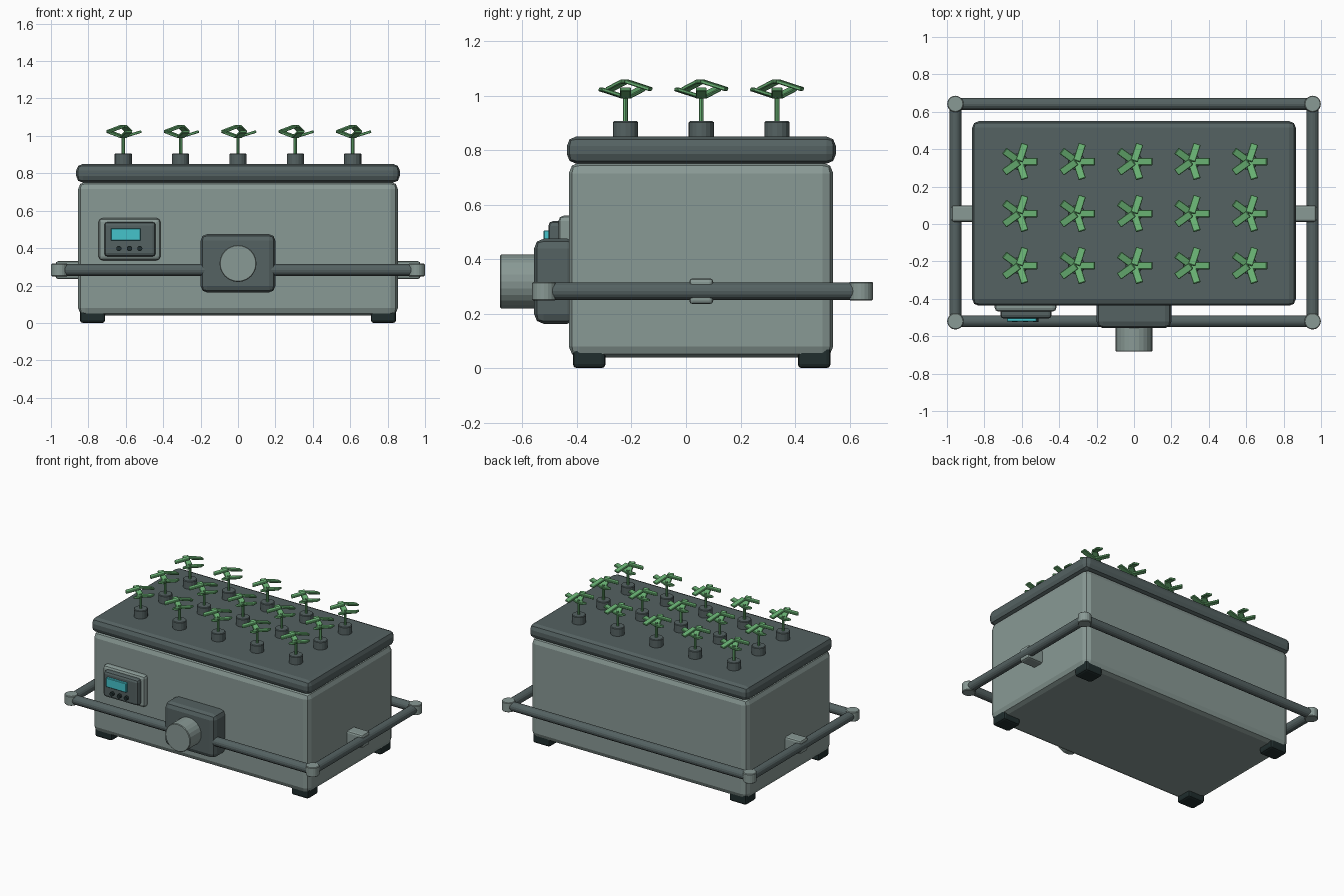
import bpy
import math
from mathutils import Matrix, Vector

cube = bpy.data.objects.get("Cube")
if cube:
    bpy.data.objects.remove(cube, do_unlink=True)


def material(name, rgb):
    m = bpy.data.materials.new(name)
    m.use_nodes = True
    m.diffuse_color = (*rgb, 1)
    m.node_tree.nodes["Principled BSDF"].inputs["Base Color"].default_value = (*rgb, 1)
    return m


PALE = material("pale grey green", (0.25, 0.32, 0.30))
DARK = material("dark slate", (0.09, 0.122, 0.122))
BLACK = material("near black", (0.014, 0.026, 0.026))
GREEN = material("leaf green", (0.14, 0.44, 0.17))
CYAN = material("screen cyan", (0.06, 0.55, 0.60))


def finish(name, mat, bevel=0, segments=2):
    ob = bpy.context.object
    ob.name = name
    ob.data.materials.append(mat)
    if bevel:
        mod = ob.modifiers.new("bevel", "BEVEL")
        mod.width = bevel
        mod.segments = segments
        mod.limit_method = "ANGLE"
        mod.angle_limit = math.radians(40)
    return ob


def box(name, mat, x, y, z, bevel=0, segments=2):
    """Box from (low, high) ranges on each axis."""
    bpy.ops.mesh.primitive_cube_add(size=1)
    ob = finish(name, mat, bevel, segments)
    size = [b - a for a, b in (x, y, z)]
    mid = [(a + b) / 2 for a, b in (x, y, z)]
    ob.data.transform(Matrix.Diagonal((*size, 1)))
    ob.location = mid
    return ob


def rod(name, mat, start, end, radius, sides=16, bevel=0):
    """Cylinder between two points."""
    a, b = Vector(start), Vector(end)
    bpy.ops.mesh.primitive_cylinder_add(vertices=sides, radius=radius, depth=(b - a).length)
    ob = finish(name, mat, bevel, 1)
    ob.data.transform((b - a).to_track_quat("Z", "Y").to_matrix().to_4x4())
    ob.location = (a + b) / 2
    return ob


# Tank and lid
box("tank_body", PALE, (-0.855, 0.855), (-0.43, 0.54), (0.04, 0.755), 0.04)
box("lid", DARK, (-0.865, 0.865), (-0.437, 0.55), (0.75, 0.85), 0.035)

# Feet
for side in (-1, 1):
    for y in (-0.355, 0.47):
        x = sorted((side * 0.71, side * 0.845))
        box("foot", BLACK, x, (y - 0.06, y + 0.06), (0, 0.1), 0.015)

# Guard rail with corner joints and side brackets
RAIL_Z, RAIL_X, FRONT, BACK = 0.283, 0.955, -0.52, 0.642
for y, label in ((FRONT, "front_rail"), (BACK, "back_rail")):
    rod(label, DARK, (-RAIL_X, y, RAIL_Z), (RAIL_X, y, RAIL_Z), 0.032)
    for side in (-1, 1):
        x = side * RAIL_X
        rod("rail_joint", PALE, (x, y, 0.249), (x, y, 0.317), 0.044, 20, 0.004)
for side in (-1, 1):
    x = side * RAIL_X
    rod("side_rail", DARK, (x, FRONT, RAIL_Z), (x, BACK, RAIL_Z), 0.032)
    box("rail_bracket", PALE, sorted((side * 0.84, side * 0.975)),
        (0.012, 0.1), (0.235, 0.33), 0.013)

# Pump on the front
box("pump_housing", DARK, (-0.2, 0.2), (-0.557, -0.40), (0.163, 0.475), 0.035)
rod("pump_outlet", PALE, (0, -0.5, 0.318), (0, -0.682, 0.318), 0.099, 24, 0.004)

# Control panel
box("panel_frame", PALE, (-0.745, -0.415), (-0.468, -0.41), (0.335, 0.56), 0.02)
box("panel_face", DARK, (-0.715, -0.44), (-0.505, -0.44), (0.355, 0.54), 0.018)
box("panel_screen", CYAN, (-0.68, -0.52), (-0.522, -0.5), (0.44, 0.506), 0.003, 1)
for x in (-0.637, -0.58, -0.525):
    rod("panel_button", BLACK, (x, -0.5, 0.398), (x, -0.523, 0.398), 0.014, 12)

# Seedlings: pot, stem and five leaves tilting alternately up and down
for column in range(-2, 3):
    for row in range(-1, 2):
        px, py = column * 0.307, 0.056 + row * 0.278
        rod("pot", DARK, (px, py, 0.84), (px, py, 0.906), 0.046, 16, 0.004)
        rod("stem", GREEN, (px, py, 0.9), (px, py, 1.01), 0.009, 8)
        for i in range(5):
            drooping = i % 2 == 1
            leaf = box("leaf", GREEN, (-0.05, 0.05), (-0.02, 0.02), (-0.007, 0.007), 0.003, 1)
            angle = i * math.tau / 5
            leaf.rotation_euler = (0, 0.3 if drooping else -0.3, angle)
            leaf.location = (px + 0.05 * math.cos(angle), py + 0.05 * math.sin(angle),
                             1.038 if drooping else 1.009)
